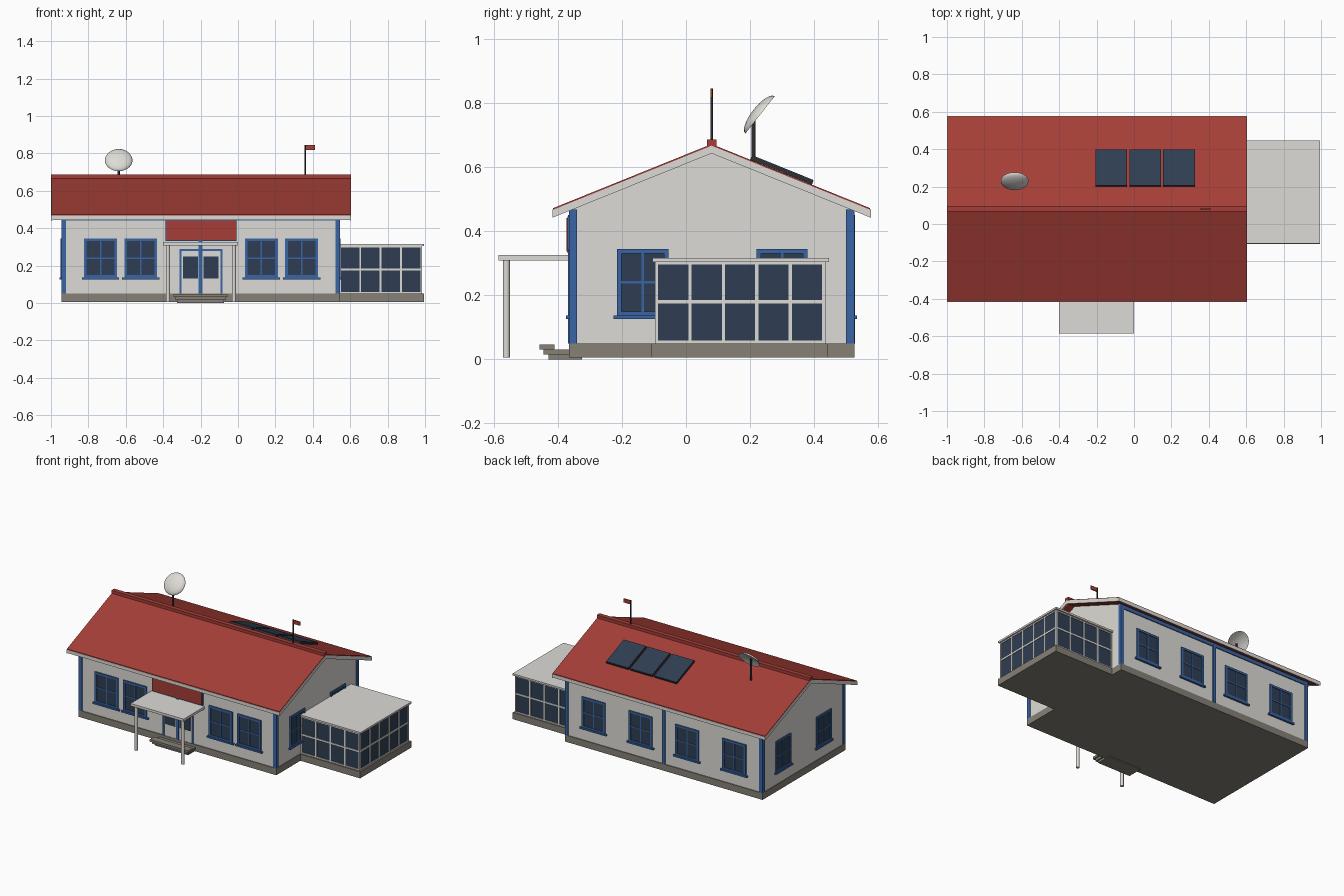
import bpy, bmesh, math
from mathutils import Matrix, Vector

if "Cube" in bpy.data.objects:
    bpy.data.objects.remove(bpy.data.objects["Cube"])


def mat(name, r, g, b):
    m = bpy.data.materials.new(name)
    m.diffuse_color = (r, g, b, 1)
    m.use_nodes = True
    m.node_tree.nodes["Principled BSDF"].inputs["Base Color"].default_value = m.diffuse_color
    return m


RED = mat("roof red", 0.38, 0.048, 0.038)
WHITE = mat("off white", 0.73, 0.71, 0.67)
BLUE = mat("trim blue", 0.04, 0.13, 0.37)
GLASS = mat("dark glass", 0.028, 0.048, 0.085)
STONE = mat("plinth stone", 0.24, 0.22, 0.185)
DARK = mat("dark metal", 0.03, 0.03, 0.035)


def finish(bm, name, material):
    bmesh.ops.recalc_face_normals(bm, faces=bm.faces)
    me = bpy.data.meshes.new(name)
    bm.to_mesh(me)
    bm.free()
    me.materials.append(material)
    ob = bpy.data.objects.new(name, me)
    bpy.context.collection.objects.link(ob)
    return ob


def boxes(name, material, items, M=Matrix()):
    """Boxes given as x0, x1, y0, y1, z0, z1."""
    bm = bmesh.new()
    for x0, x1, y0, y1, z0, z1 in items:
        T = Matrix.Translation(((x0 + x1) / 2, (y0 + y1) / 2, (z0 + z1) / 2))
        S = Matrix.Diagonal((x1 - x0, y1 - y0, z1 - z0, 1))
        bmesh.ops.create_cube(bm, size=1, matrix=M @ T @ S)
    return finish(bm, name, material)


def prism(name, material, profile, x0, x1):
    """Extrude a (y, z) profile along x."""
    bm = bmesh.new()
    f = bm.faces.new([bm.verts.new((x0, y, z)) for y, z in profile])
    g = bmesh.ops.extrude_face_region(bm, geom=[f])["geom"]
    bmesh.ops.translate(bm, vec=(x1 - x0, 0, 0),
                        verts=[v for v in g if isinstance(v, bmesh.types.BMVert)])
    return finish(bm, name, material)


def rod(name, material, x, y, z0, z1, r):
    bm = bmesh.new()
    bmesh.ops.create_cone(bm, cap_ends=True, segments=16, radius1=r, radius2=r,
                          depth=z1 - z0, matrix=Matrix.Translation((x, y, (z0 + z1) / 2)))
    for f in bm.faces:
        f.smooth = len(f.verts) == 4
    return finish(bm, name, material)


# Plinth and walls with gables
boxes("plinth", STONE, [(-.945, .545, -.366, .526, .005, .05)])
boxes("sunroom_plinth", STONE, [(.545, .995, -.107, .443, .005, .05)])
prism("walls", WHITE, [(-.36, .05), (.52, .05), (.52, .475), (.08, .65), (-.36, .475)], -.94, .54)

# Blue corner and middle posts, frieze under the eaves
posts = [(x, x + .025, y, y + .026, .05, .468) for x in (-.945, .52) for y in (-.366, .5)]
posts += [(-.211, -.189, -.368, -.35, .05, .45), (-.211, -.189, .51, .528, .05, .45)]
boxes("wall_posts", BLUE, posts)
boxes("frieze", BLUE, [(-.945, .545, -.366, -.35, .442, .466), (-.945, .545, .51, .526, .442, .466)])


# Roof slab, white edge boards, ridge cap
def chevron(top, bottom, reach=.495):
    slope = .2 / .495
    up = [(.08 - reach, top - reach * slope), (.08, top), (.08 + reach, top - reach * slope)]
    return up + [(y, z - top + bottom) for y, z in reversed(up)]


prism("roof", RED, chevron(.672, .648), -.998, .603)
for i, x in enumerate((-1, .598)):
    prism(f"rake_board_{i}", WHITE, chevron(.667, .643, .497), x, x + .007)
boxes("eave_boards", WHITE, [(-1, .605, -.417, -.411, .445, .467), (-1, .605, .571, .577, .445, .467)])
boxes("ridge_cap", RED, [(-1, .605, .066, .096, .66, .686)])


# Windows: frame, glazing bars, sill
def window(i, x, y, deg, w=.088):
    M = Matrix.Translation((x, y, 0)) @ Matrix.Rotation(math.radians(deg), 4, 'Z')
    z0, z1, t = .135, .345, .014
    boxes(f"window_glass_{i}", GLASS, [(-w, w, -.003, .01, z0, z1)], M)
    boxes(f"window_frame_{i}", BLUE, [
        (-w, -w + t, -.008, .01, z0, z1), (w - t, w, -.008, .01, z0, z1),
        (-w, w, -.008, .01, z1 - t, z1), (-w, w, -.008, .01, z0, z0 + t),
        (-.004, .004, -.006, .01, z0, z1), (-w, w, -.006, .01, .236, .244),
        (-w - .012, w + .012, -.014, .01, .126, .137)], M)


spots = [(x, -.36, 0) for x in (-.735, -.52, .125, .34)]
spots += [(x, .52, 180) for x in (-.73, -.375, -.025, .33)]
spots += [(.54, y, 90) for y in (-.135, .3)] + [(-.94, y, -90) for y in (-.135, .3)]
for i, s in enumerate(spots):
    window(i, *s, w=.088 if s[2] in (0, 180) else .08)

# Door with blue surround
boxes("door_leaves", WHITE, [(-.305, -.09, -.363, -.35, .05, .28)])
boxes("door_glass", GLASS, [(-.293, -.215, -.365, -.35, .13, .25), (-.185, -.105, -.365, -.35, .13, .25)])
boxes("door_surround", BLUE, [(-.312, -.301, -.368, -.35, .05, .288), (-.094, -.083, -.368, -.35, .05, .288),
                              (-.312, -.083, -.368, -.35, .277, .288)])

# Plain sign plate above the canopy
boxes("sign_back", BLUE, [(-.388, -.007, -.37, -.35, .332, .446)])
boxes("sign_plate", RED, [(-.383, -.012, -.373, -.36, .337, .441)])

# Entrance steps and canopy
boxes("steps", STONE, [(-.345, -.055, -.457, -.41, .031, .046), (-.335, -.065, -.445, -.36, .015, .031),
                       (-.325, -.075, -.43, -.325, 0, .015)])
boxes("canopy", WHITE, [(-.4, 0, -.585, -.36, .308, .325)])
for x in (-.375, -.022):
    rod("canopy_post", WHITE, x, -.561, .005, .31, .011)

# Sunroom: glass box, white grid frame, flat roof
X0, X1, Y0, Y1 = .54, .985, -.097, .435
boxes("sunroom_glass", GLASS, [(X0, X1 - .004, Y0 + .004, Y1 - .004, .05, .306)])
t = .005
bars = []
for k in range(5):
    x = X0 + .005 + (X1 - X0 - .01) * k / 4
    bars += [(x - t, x + t, y - .004, y + .004, .05, .306) for y in (Y0 + .004, Y1 - .004)]
for k in range(6):
    y = Y0 + .005 + (Y1 - Y0 - .01) * k / 5
    bars.append((X1 - .008, X1, y - t, y + t, .05, .306))
for z in (.054, .18, .301):
    bars += [(X0, X1, Y0, Y0 + .008, z - t, z + t), (X0, X1, Y1 - .008, Y1, z - t, z + t),
             (X1 - .008, X1, Y0, Y1, z - t, z + t)]
boxes("sunroom_frame", WHITE, bars)
boxes("sunroom_roof", WHITE, [(.54, .995, -.104, .446, .304, .316)])

# Solar panels lying on the back slope
M = Matrix.Translation((0, .3, .592)) @ Matrix.Rotation(-math.atan(.2 / .495), 4, 'X')
xs = (-.205, -.023, .158)
boxes("solar_panels", GLASS, [(x, x + .165, -.102, .102, -.004, .007) for x in xs], M)
boxes("solar_panel_edges", DARK, [(x - .002, x + .167, -.104, .104, -.008, .005) for x in xs], M)

# Satellite dish: shallow bulging cap on a short mast
bm = bmesh.new()
R = .074
rings = [(R * math.sin(k * math.pi / 12) , .026 * math.cos(k * math.pi / 12)) for k in range(7)]
prof = [bm.verts.new((r, 0, h)) for r, h in rings] + [bm.verts.new((R * .6, 0, .012)), bm.verts.new((0, 0, .018))]
edges = [bm.edges.new(p) for p in zip(prof, prof[1:])]
bmesh.ops.spin(bm, geom=prof + edges, cent=(0, 0, 0), axis=(0, 0, 1), angle=2 * math.pi, steps=28)
bmesh.ops.remove_doubles(bm, verts=bm.verts, dist=.0003)
q = Vector((0, -.79, .62)).to_track_quat('Z', 'X').to_matrix().to_4x4()
bm.transform(Matrix.Translation((-.638, .231, .763)) @ q)
for f in bm.faces:
    f.smooth = True
dish = finish(bm, "satellite_dish", WHITE)
bpy.context.view_layer.objects.active = dish
dish.select_set(True)
bpy.ops.object.shade_smooth_by_angle(angle=math.radians(40))
rod("dish_mast", DARK, -.638, .211, .61, .765, .006)

# Flag on the ridge
rod("flag_pole", DARK, .36, .08, .68, .846, .004)
boxes("flag", RED, [(.362, .412, .077, .083, .818, .844)])
